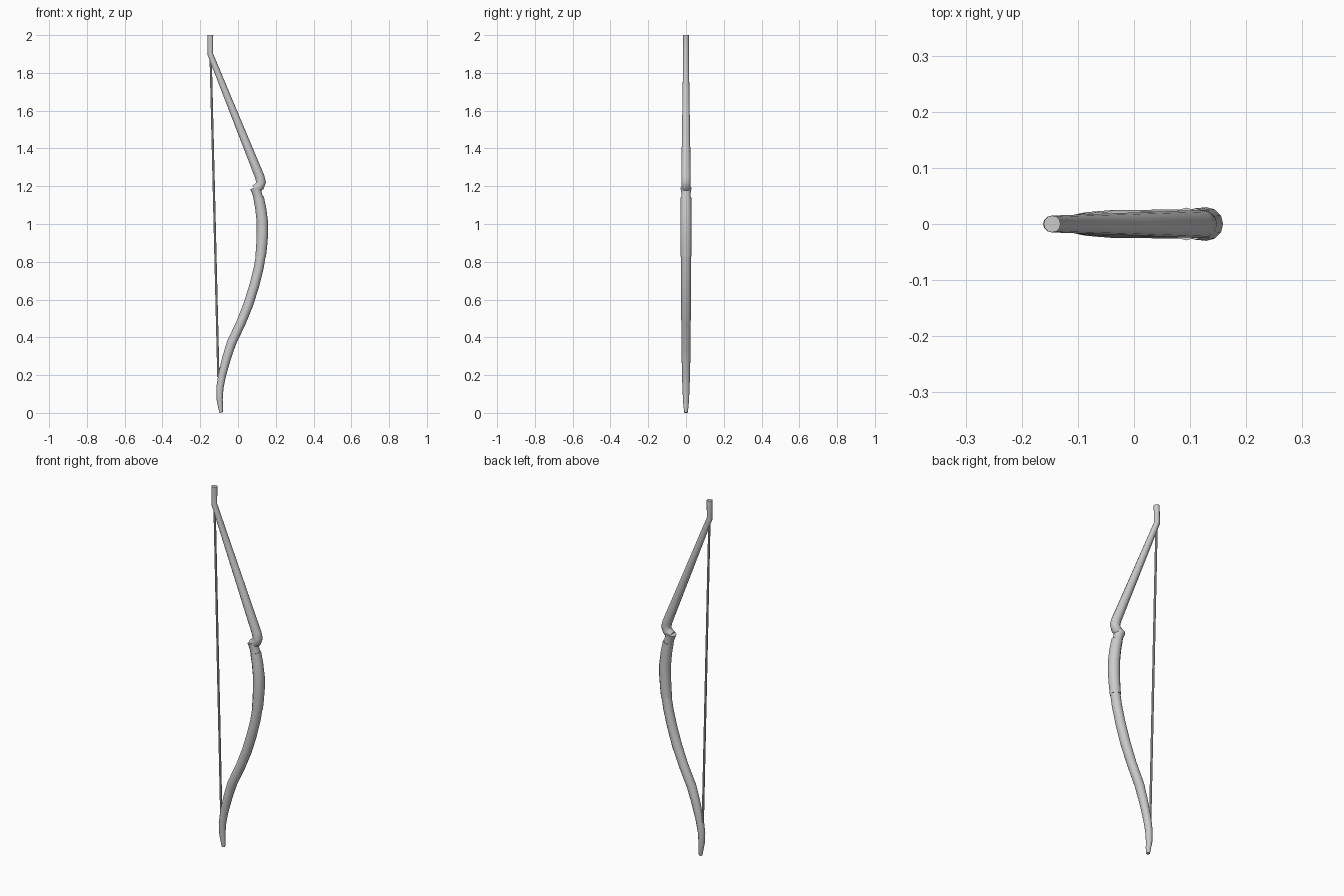
import bpy, bmesh, math
from mathutils import Vector

if "Cube" in bpy.data.objects:
    bpy.data.objects.remove(bpy.data.objects["Cube"])


def tube(name, pts, sides=12):
    """Sweep a circle along points (x, z, radius) in the XZ plane, mitring bends."""
    bm = bmesh.new()
    rings = []
    P = [Vector((p[0], 0, p[1])) for p in pts]
    for i, p in enumerate(P):
        a = (p - P[i - 1]).normalized() if i else None
        b = (P[i + 1] - p).normalized() if i < len(P) - 1 else None
        a, b = a or b, b or a
        t = (a + b).normalized()
        n = Vector((t.z, 0, -t.x))
        stretch = min(1 / max(t.dot(a), 0.1), 1.25)
        r = pts[i][2]
        rings.append([bm.verts.new(p + n * r * stretch * math.cos(k * math.tau / sides)
                                   + Vector((0, r * math.sin(k * math.tau / sides), 0)))
                      for k in range(sides)])
    for q, s in zip(rings, rings[1:]):
        for k in range(sides):
            j = (k + 1) % sides
            bm.faces.new((q[k], q[j], s[j], s[k]))
    bm.faces.new(rings[0])
    bm.faces.new(rings[-1])
    bmesh.ops.recalc_face_normals(bm, faces=bm.faces)
    me = bpy.data.meshes.new(name)
    bm.to_mesh(me)
    bm.free()
    ob = bpy.data.objects.new(name, me)
    bpy.context.collection.objects.link(ob)
    bpy.ops.object.select_all(action='DESELECT')
    ob.select_set(True)
    bpy.context.view_layer.objects.active = ob
    bpy.ops.object.shade_smooth_by_angle(angle=math.radians(40))
    return ob


# Straight upper limb with an upright tip and a hooked lower end
tube("upper_limb", [(-0.146, 2.0, 0.015), (-0.147, 1.9, 0.015), (-0.013, 1.567, 0.02),
                    (0.115, 1.25, 0.025), (0.122, 1.222, 0.025), (0.114, 1.2, 0.025),
                    (0.09, 1.183, 0.024)])

# Flared collar between hook and grip
tube("collar", [(0.093, 1.192, 0.029), (0.1, 1.165, 0.025), (0.11, 1.13, 0.025)])

# Thicker curved grip
tube("grip", [(0.109, 1.14, 0.028), (0.12, 1.085, 0.029), (0.129, 1.01, 0.03),
              (0.129, 0.94, 0.03), (0.125, 0.88, 0.029), (0.12, 0.828, 0.028)])

# Recurved lower limb tapering to the foot
tube("lower_limb", [(0.122, 0.84, 0.026), (0.108, 0.76, 0.026), (0.085, 0.67, 0.026),
                    (0.055, 0.575, 0.026), (0.015, 0.475, 0.025), (-0.035, 0.37, 0.025),
                    (-0.062, 0.285, 0.023), (-0.084, 0.2, 0.021), (-0.096, 0.13, 0.019),
                    (-0.097, 0.07, 0.016), (-0.092, 0.03, 0.013), (-0.09, 0.001, 0.009)])

# Bow string
tube("bow_string", [(-0.145, 1.89, 0.006), (-0.104, 0.19, 0.006)], 8)
